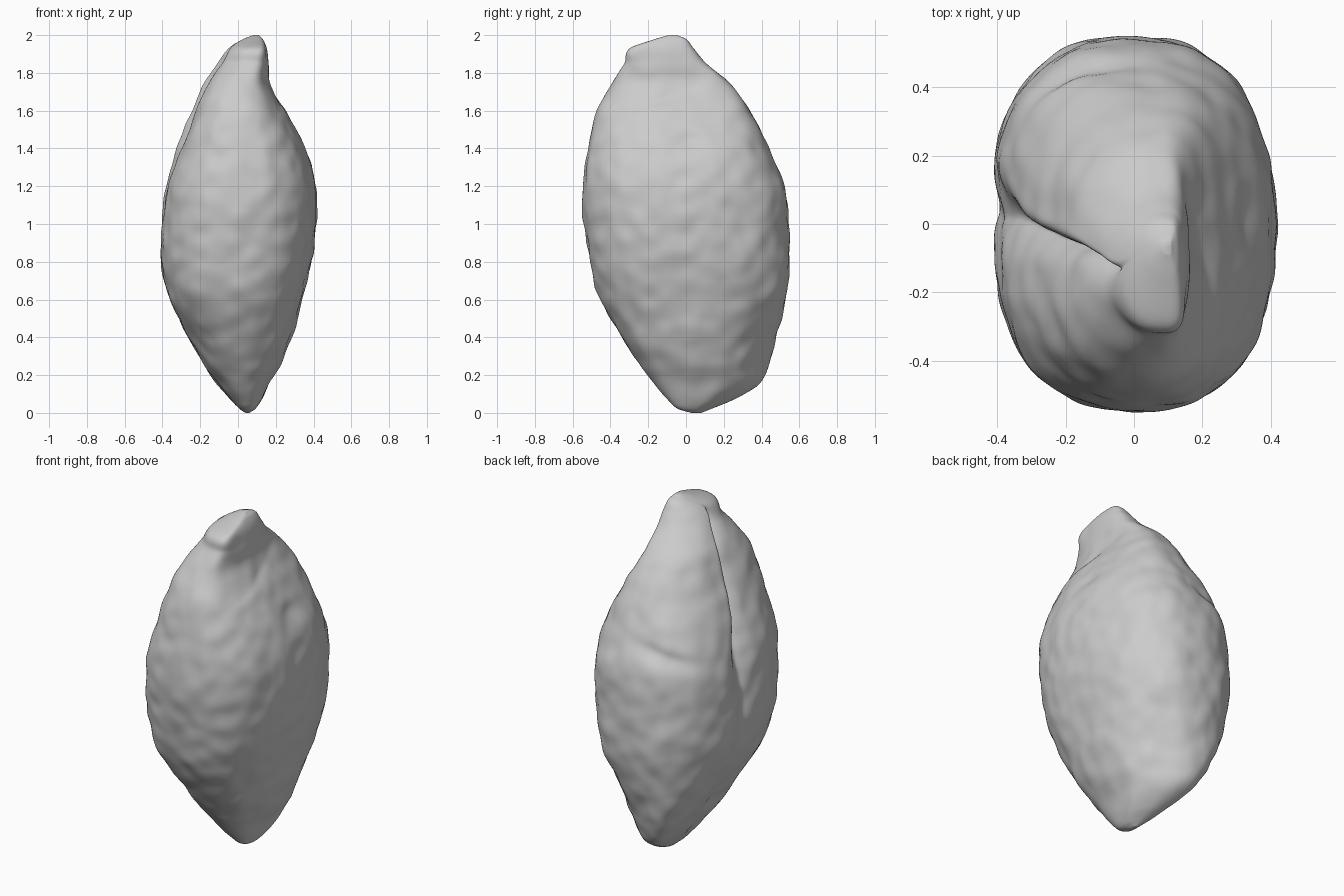
import bpy
import bmesh
import math
from mathutils import Vector, noise

RINGS = 180
SIDES = 260

# Outline in hundredths: height, then x low, x high, y low, y high
OUTLINE = [
    (0, 4, 6, 3, 8),
    (2, 1, 9, -4, 13),
    (6, -3, 12, -9, 23),
    (14, -10, 16, -16, 37),
    (25, -18, 22, -24, 44),
    (40, -27, 28, -34, 48),
    (60, -37, 34, -45, 53),
    (80, -42, 39, -51, 55),
    (100, -42, 41, -54, 54),
    (120, -40, 41, -55, 52),
    (140, -33, 36, -52, 44),
    (160, -25, 25, -47, 34),
    (175, -18, 17, -39, 23),
    (185, -11, 16, -33, 11),
    (193, -5, 15, -30, 4),
    (198, 3, 13, -16, 0),
    (200, 8, 11, -9, -5),
]


def smoothstep(low, high, value):
    t = max(0, min(1, (value - low) / (high - low)))
    return t * t * (3 - 2 * t)


def bell(value, width):
    return math.exp(-(value / width) ** 2)


def slope(row, column):
    before = OUTLINE[max(row - 1, 0)]
    after = OUTLINE[min(row + 1, len(OUTLINE) - 1)]
    return (after[column] - before[column]) / (after[0] - before[0])


def outline_at(z):
    """Smoothly interpolated extents of the body at a height."""
    height = z * 100
    row = 0
    while row < len(OUTLINE) - 2 and OUTLINE[row + 1][0] < height:
        row += 1
    a, b = OUTLINE[row], OUTLINE[row + 1]
    span = b[0] - a[0]
    t = (height - a[0]) / span
    ease = t * t * (3 - 2 * t)
    extents = []
    for column in range(1, len(a)):
        value = a[column] * (1 - ease) + b[column] * ease
        value += span * t * (1 - t) ** 2 * slope(row, column)
        value -= span * t * t * (1 - t) * slope(row + 1, column)
        extents.append(value / 100)
    return extents


def groove(angle, z):
    """Long slit: steep under the overlapping lip, gentle on the other side."""
    centre = math.pi - 0.06 * bell(z - 1.2, 0.3)
    depth = 0.06 + 0.34 * smoothstep(0.8, 1.7, z)
    depth *= 1 - smoothstep(1.84, 1.97, z)
    away = angle - centre
    if away > 0:
        return depth * (0.55 * math.exp(-away / 0.15) + 0.45 * math.exp(-away / 0.35))
    lip_width = 0.2 - 0.13 * smoothstep(1.05, 1.45, z)
    return depth * bell(away, lip_width)


def dents(angle, z):
    """Shallow creases on the left side, the back and below the tip."""
    turn = (angle + math.pi) % math.tau - math.pi
    crease = 0.06 * bell(turn - 0.14, 0.16) * bell(z - 1.44, 0.05)
    crease += 0.04 * bell(turn - 2, 0.4) * bell(z - 1.3 + 0.1 * (turn - 2), 0.04)

    # Upper lip of the body, sharp below and gentle above
    above = z - 1.68 - 0.14 * turn
    crease += 0.06 * bell(turn - 0.2, 0.7) * bell(above, 0.08 if above > 0 else 0.025)

    # Slimmer flank beside the toe
    crease += 0.07 * bell(turn - 0.8, 0.45) * (1 - smoothstep(0.25, 0.75, z))
    return crease


def lean(v, z):
    """Sideways lean of the section: left near the tip, right at the back toe."""
    back = smoothstep(-0.3, 0.5, v)
    tip = back * smoothstep(1.35, 1.8, z) + (1 - back) * smoothstep(1.65, 1.92, z)
    toe = back * (1 - smoothstep(0.15, 0.7, z))
    return 0.38 * tip - 0.48 * toe


def surface_point(angle, z):
    x_low, x_high, y_low, y_high = outline_at(z)
    half_x, half_y = (x_high - x_low) / 2, (y_high - y_low) / 2
    c, s = math.cos(angle), math.sin(angle)

    # Slightly boxy oval section
    power = 2.4
    radius = (abs(c) ** power + abs(s) ** power) ** (-1 / power)
    radius *= 1 - groove(angle, z) - dents(angle, z)
    u, v = radius * c, radius * s
    u += lean(v, z) * max(0, 1 - u * u)
    point = Vector(((x_low + x_high) / 2 + half_x * u,
                    (y_low + y_high) / 2 + half_y * v, z))

    # Weathered surface
    rough = 0.009 * noise.noise(point * 4) + 0.009 * noise.noise(point * 10)
    rough *= min(1, half_x / 0.2)
    point.x += rough * c
    point.y += rough * s
    return point


def build_shell():
    bm = bmesh.new()
    rings = []
    for i in range(RINGS):
        z = 1 - math.cos(math.pi * i / (RINGS - 1))
        rings.append([bm.verts.new(surface_point(math.tau * j / SIDES, z))
                      for j in range(SIDES)])
    for lower, upper in zip(rings, rings[1:]):
        for j in range(SIDES):
            k = (j + 1) % SIDES
            bm.faces.new((lower[j], lower[k], upper[k], upper[j]))
    bm.faces.new(list(reversed(rings[0])))
    bm.faces.new(rings[-1])
    mesh = bpy.data.meshes.new("shell_body")
    bm.to_mesh(mesh)
    bm.free()
    shell = bpy.data.objects.new("shell_body", mesh)
    bpy.context.collection.objects.link(shell)
    return shell


cube = bpy.data.objects.get("Cube")
if cube:
    bpy.data.objects.remove(cube)

# Plain grey stone colour
grey = bpy.data.materials.new("stone_grey")
grey.use_nodes = True
colour = (0.6, 0.6, 0.6, 1)
grey.diffuse_color = colour
grey.node_tree.nodes["Principled BSDF"].inputs["Base Color"].default_value = colour

shell = build_shell()
shell.data.materials.append(grey)
for face in shell.data.polygons:
    face.use_smooth = True
